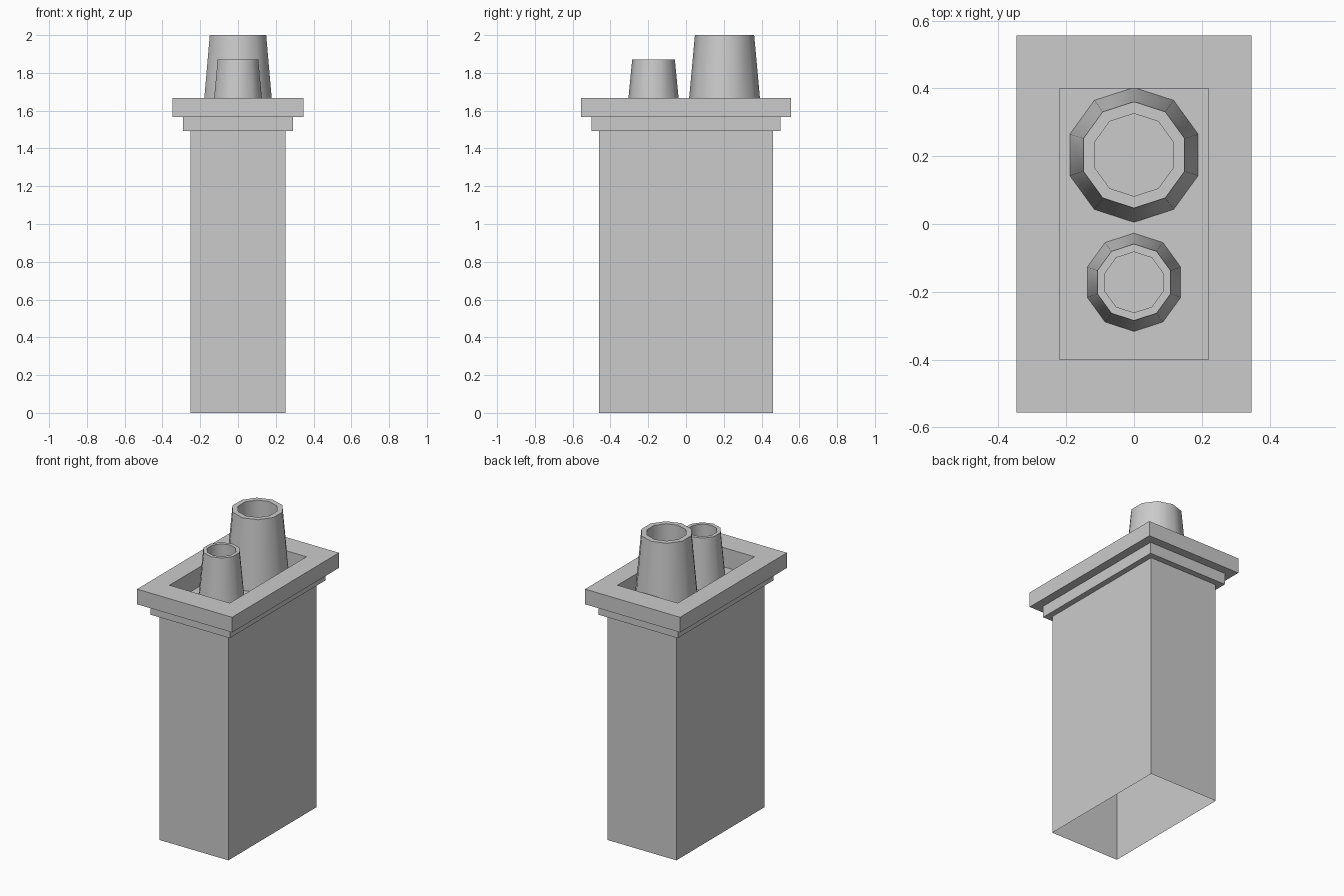
import bpy, bmesh, math

if "Cube" in bpy.data.objects:
    bpy.data.objects.remove(bpy.data.objects["Cube"])


def loft(name, rings, cap_last=True):
    """Skin a list of equal-length point rings, optionally closing the last one."""
    bm = bmesh.new()
    loops = [[bm.verts.new(p) for p in ring] for ring in rings]
    n = len(loops[0])
    for a, b in zip(loops, loops[1:]):
        for i in range(n):
            j = (i + 1) % n
            bm.faces.new((a[i], a[j], b[j], b[i]))
    if cap_last:
        bm.faces.new(loops[-1])
    mesh = bpy.data.meshes.new(name)
    bm.to_mesh(mesh)
    bm.free()
    obj = bpy.data.objects.new(name, mesh)
    bpy.context.collection.objects.link(obj)
    return obj


def rect(x, y, z):
    return [(-x, -y, z), (x, -y, z), (x, y, z), (-x, y, z)]


def decagon(cy, r, z):
    angles = [math.radians(90 + 36 * i) for i in range(10)]
    return [(r * math.cos(a), cy + r * math.sin(a), z) for a in angles]


# Stack: open-bottomed shaft, two stepped courses, recessed top
loft("chimney_stack", [rect(*p) for p in (
    (0.252, 0.46, 0), (0.252, 0.46, 1.492),
    (0.29, 0.5, 1.492), (0.29, 0.5, 1.567),
    (0.347, 0.557, 1.567), (0.347, 0.557, 1.667),
    (0.22, 0.4, 1.667), (0.22, 0.4, 1.54))])

# Tapered ten-sided pots standing in the recess, each with a hollow mouth
for name, cy, base, rim, mouth, top in (
        ("large_pot", 0.204, 0.199, 0.157, 0.122, 2.0),
        ("small_pot", -0.172, 0.145, 0.113, 0.0895, 1.87)):
    pot = loft(name, [decagon(cy, base, 1.54), decagon(cy, rim, top),
                      decagon(cy, mouth, top), decagon(cy, mouth, top - 0.2)])
    bpy.ops.object.select_all(action='DESELECT')
    pot.select_set(True)
    bpy.context.view_layer.objects.active = pot
    bpy.ops.object.shade_smooth_by_angle(angle=math.radians(40))
